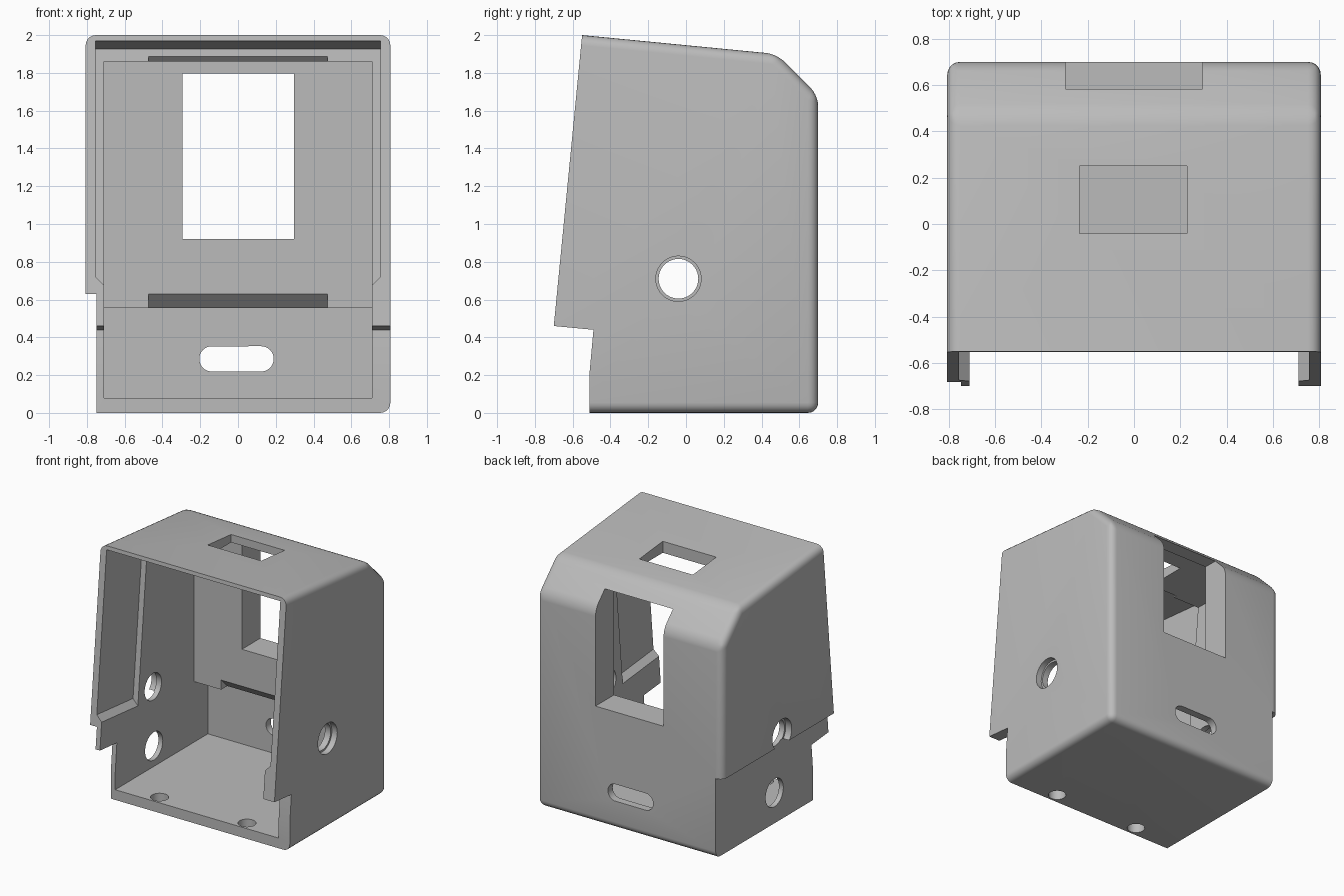
import bpy, bmesh, math
from mathutils import Vector

cube = bpy.data.objects.get("Cube")
if cube:
    bpy.data.objects.remove(cube, do_unlink=True)

grey = bpy.data.materials.new("plain_grey")
grey.use_nodes = True
colour = (0.5, 0.5, 0.5, 1)
grey.diffuse_color = colour
grey.node_tree.nodes["Principled BSDF"].inputs["Base Color"].default_value = colour

SLOPE = 0.0974  # lean of the front opening


def prism(name, points, direction, bevel=None):
    """Closed solid made by sweeping a polygon along a direction."""
    bm = bmesh.new()
    face = bm.faces.new([bm.verts.new(p) for p in points])
    new = bmesh.ops.extrude_face_region(bm, geom=[face])["geom"]
    bmesh.ops.translate(bm, vec=Vector(direction),
                        verts=[g for g in new if isinstance(g, bmesh.types.BMVert)])
    bmesh.ops.recalc_face_normals(bm, faces=bm.faces)
    if bevel:
        # round every edge that does not lie on the open front
        edges = [e for e in bm.edges if any(v.co.y > -0.45 for v in e.verts)]
        bmesh.ops.bevel(bm, geom=edges, offset=bevel, segments=5,
                        profile=0.5, affect='EDGES', clamp_overlap=True)
    mesh = bpy.data.meshes.new(name)
    bm.to_mesh(mesh)
    bm.free()
    obj = bpy.data.objects.new(name, mesh)
    bpy.context.collection.objects.link(obj)
    return obj


def side_prism(name, profile, half, bevel=None):
    return prism(name, [(-half, y, z) for y, z in profile], (2 * half, 0, 0), bevel)


def box(name, x, y, z):
    return prism(name, [(x[0], y[0], z[0]), (x[1], y[0], z[0]),
                        (x[1], y[1], z[0]), (x[0], y[1], z[0])], (0, 0, z[1] - z[0]))


def ring(radius, n=40):
    return [(radius * math.cos(2 * math.pi * i / n), radius * math.sin(2 * math.pi * i / n))
            for i in range(n)]


def side_hole(y, z, radius, x0, x1):
    return prism("side_hole", [(x0, y + a, z + b) for a, b in ring(radius)], (x1 - x0, 0, 0))


def cut(target, cutter):
    mod = target.modifiers.new("cut", 'BOOLEAN')
    mod.operation = 'DIFFERENCE'
    mod.solver = 'EXACT'
    mod.object = cutter
    bpy.context.view_layer.objects.active = target
    bpy.ops.object.modifier_apply(modifier=mod.name)
    bpy.data.objects.remove(cutter, do_unlink=True)


# Outer body
housing = side_prism("housing", [(-0.51, 0), (-0.51, 0.22), (-0.49, 0.44), (-0.70, 0.46),
                                 (-0.55, 2.0), (0.48, 1.90), (0.70, 1.68), (0.70, 0)],
                     0.807, bevel=0.055)

# Stepped-in lower part of the right wall
cut(housing, box("wall_step", (-1, -0.748), (-1, 1), (-0.2, 0.63)))

# Main cavity, deeper below the thick rear wall
cut(housing, side_prism("cavity", [(-1, 0.08), (0.64, 0.08), (0.64, 0.555), (0.47, 0.555),
                                   (0.47, 1.86), (-1, 1.86)], 0.71))

# Wide recess behind the front opening
section = [(-0.71, 0.675), (0.71, 0.675), (0.755, 0.72), (0.755, 1.97),
           (-0.755, 1.97), (-0.755, 0.72)]
lead = 0.3
cut(housing, prism("front_recess",
                   [(x, -0.55 - SLOPE * (2 - z) - lead, z + SLOPE * lead) for x, z in section],
                   (0, lead + 0.45, -SLOPE * (lead + 0.45))))

# Sloped relief under the rear block and at the ceiling lip
cut(housing, side_prism("block_relief", [(0.44, 0.66), (0.56, 0.54), (0.44, 0.54)], 0.475))
cut(housing, side_prism("lip_relief", [(-0.16, 1.84), (-0.16, 1.94), (-0.06, 1.84)], 0.475))

# Rear window and roof window
cut(housing, box("rear_window", (-0.295, 0.297), (0.3, 1), (0.92, 1.797)))
cut(housing, box("roof_window", (-0.235, 0.23), (-0.04, 0.25), (1.7, 2.2)))

# Round side holes with shallow counterbores
cut(housing, side_hole(-0.04, 0.71, 0.105, -1, 1))
cut(housing, side_hole(-0.04, 0.71, 0.12, 0.76, 1))
cut(housing, side_hole(-0.04, 0.71, 0.12, -1, -0.755))
cut(housing, side_hole(-0.03, 0.24, 0.11, -1, -0.5))

# Rear cable slot with rounded ends
slot = [(x + (0.122 if x > 0 else -0.138), 0.5, z + 0.286) for x, z in ring(0.067)]
cut(housing, prism("cable_slot", slot, (0, 0.5, 0)))

# Screw holes in the floor
for x in (-0.38, 0.38):
    cut(housing, prism("floor_hole", [(x + a, b - 0.43, -0.1) for a, b in ring(0.065, 32)],
                       (0, 0, 0.3)))

housing.data.materials.clear()
housing.data.materials.append(grey)
for polygon in housing.data.polygons:
    polygon.material_index = 0
bpy.ops.object.select_all(action='DESELECT')
housing.select_set(True)
bpy.context.view_layer.objects.active = housing
bpy.ops.object.shade_smooth_by_angle(angle=math.radians(30))
